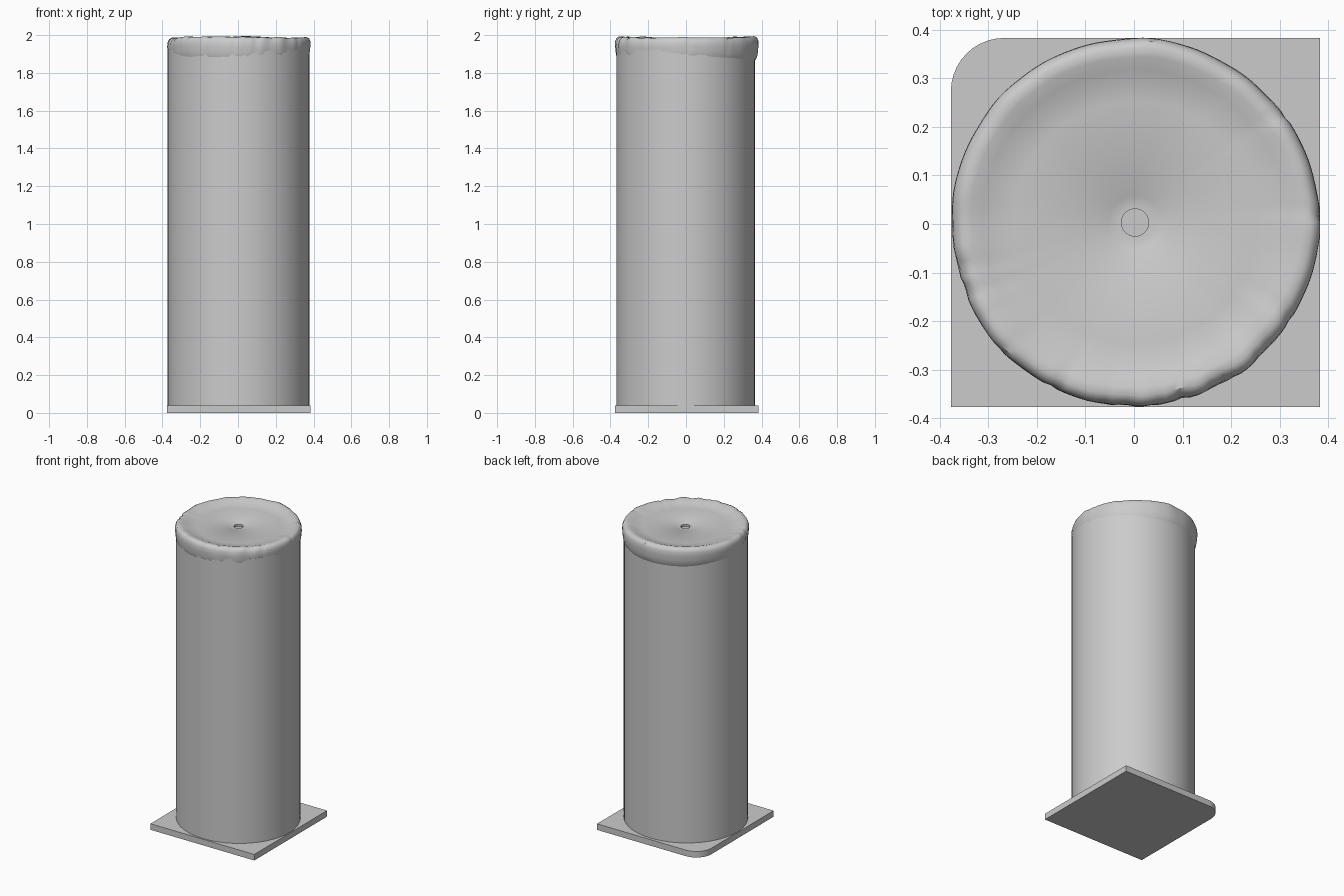
import bpy
import bmesh
import math
import random
from mathutils import Vector

random.seed(4)
TAU = math.tau
CX = 0.003  # shared axis offset of base, column and cover

cube = bpy.data.objects.get("Cube")
if cube:
    bpy.data.objects.remove(cube, do_unlink=True)

grey = bpy.data.materials.new("light_grey")
grey.use_nodes = True
shade = (0.6, 0.6, 0.6, 1)
grey.diffuse_color = shade
grey.node_tree.nodes["Principled BSDF"].inputs["Base Color"].default_value = shade


def finish(bm, name, angle):
    bmesh.ops.recalc_face_normals(bm, faces=bm.faces)
    mesh = bpy.data.meshes.new(name)
    bm.to_mesh(mesh)
    bm.free()
    mesh.materials.append(grey)
    obj = bpy.data.objects.new(name, mesh)
    bpy.context.collection.objects.link(obj)
    bpy.ops.object.select_all(action='DESELECT')
    obj.select_set(True)
    bpy.context.view_layer.objects.active = obj
    bpy.ops.object.shade_smooth_by_angle(angle=math.radians(angle))
    return obj


def loft(rings, cap_start=True, cap_end=True):
    """Skin a stack of closed rings of points."""
    bm = bmesh.new()
    loops = [[bm.verts.new(p) for p in ring] for ring in rings]
    for a, b in zip(loops, loops[1:]):
        for i in range(len(a)):
            j = (i + 1) % len(a)
            bm.faces.new((a[i], a[j], b[j], b[i]))
    if cap_start:
        bm.faces.new(loops[0])
    if cap_end:
        bm.faces.new(loops[-1])
    return bm


# Base plate with a single rounded corner at the back right
bm = bmesh.new()
bmesh.ops.create_cube(bm, size=1)
bmesh.ops.scale(bm, vec=(0.76, 0.76, 0.04), verts=bm.verts)
bmesh.ops.translate(bm, vec=(CX, CX, 0.02), verts=bm.verts)
corner = [e for e in bm.edges if all(v.co.x < 0 and v.co.y > 0 for v in e.verts)]
bmesh.ops.bevel(bm, geom=corner, offset=0.11, segments=10, affect='EDGES', profile=0.5)
finish(bm, "base_plate", 30)

# Column, very slightly oval
column = [[Vector((CX + 0.375 * math.cos(TAU * i / 64),
                   -0.002 + 0.367 * math.sin(TAU * i / 64), z)) for i in range(64)]
          for z in (0.04, 1.92)]
finish(loft(column), "column", 30)

# Soft cover: (radius, height, wrinkle strength) from the skirt to the centre
PROFILE = [(0.364, 1.868, 0.3), (0.372, 1.885, 0.8), (0.376, 1.91, 0.8),
           (0.379, 1.94, 0.7), (0.378, 1.962, 0.9), (0.371, 1.978, 1),
           (0.358, 1.986, 0.9), (0.34, 1.985, 0.7), (0.315, 1.977, 0.5),
           (0.285, 1.969, 0.3), (0.25, 1.966, 0), (0.06, 1.966, 0),
           (0.055, 1.963, 0), (0.028, 1.963, 0), (0.028, 1.95, 0)]
SIDES = 144
waves = [(k, random.uniform(0, TAU), 0.0055 / math.sqrt(k)) for k in (3, 5, 8, 13, 21)]
# Narrow pleats, gathered mostly around the front
pleats = [(random.gauss(-math.pi / 2, 0.75), random.uniform(0.015, 0.035),
           random.uniform(0.004, 0.009)) for _ in range(24)]


def wrinkle(a, drift):
    value = sum(amp * math.sin(k * a + ph + drift * k) for k, ph, amp in waves)
    for centre, width, depth in pleats:
        d = (a - centre - drift + math.pi) % TAU - math.pi
        value -= depth * math.exp(-(d / width) ** 2)
    return value


rings = []
for level, (r, z, strength) in enumerate(PROFILE):
    ring = []
    for i in range(SIDES):
        a = TAU * i / SIDES
        w = strength * wrinkle(a, 0.012 * level)
        crown = 0.007 * strength * math.sin(a) ** 2 if z > 1.95 else 0
        radius = r + 0.5 * w
        height = min(z + 0.55 * w + crown, 2.0)
        ring.append(Vector((CX * 0.7 + radius * math.cos(a),
                            CX + radius * math.sin(a), height)))
    rings.append(ring)
finish(loft(rings, cap_start=False), "soft_top_cover", 40)
